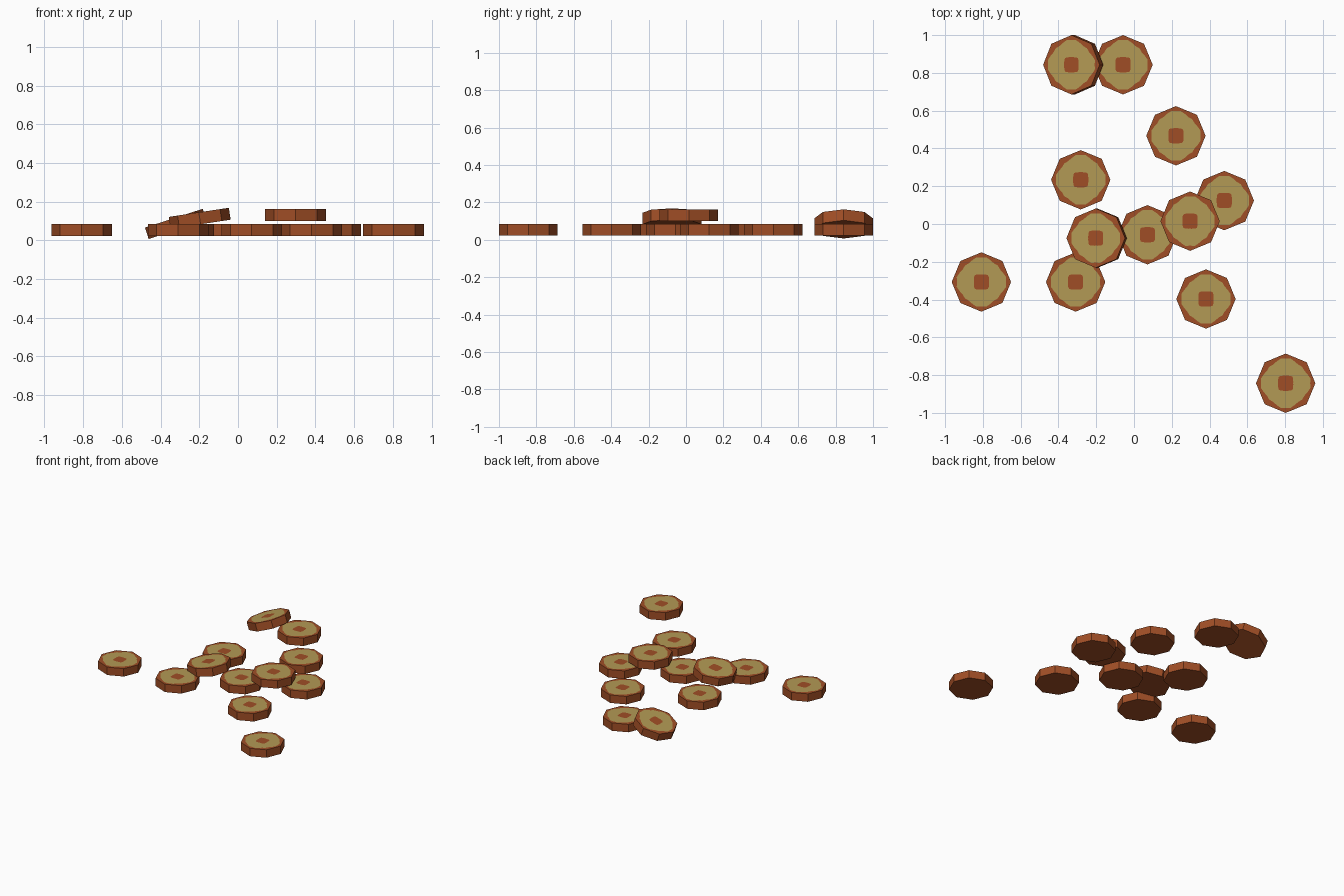
import bpy, bmesh, math

if "Cube" in bpy.data.objects:
    bpy.data.objects.remove(bpy.data.objects["Cube"])

RADIUS, THICK, N = 0.157, 0.062, 32


def flat_material(name, rgb):
    m = bpy.data.materials.new(name)
    m.diffuse_color = (*rgb, 1.0)
    m.use_nodes = True
    m.node_tree.nodes["Principled BSDF"].inputs["Base Color"].default_value = m.diffuse_color
    return m


copper = flat_material("copper brown", (0.352, 0.076, 0.019))
tan = flat_material("tan inlay", (0.450, 0.322, 0.089))

# radii of the painted outlines at 0, 11.25, 22.5, 33.75 and 45 degrees
INLAY = [0.130, 0.133, 0.125, 0.119, 0.123]
CENTRE = [0.040, 0.041, 0.043, 0.047, 0.050]


def mirrored(profile, i):
    """Radius of an outline repeated with eight-fold mirror symmetry."""
    k = i % 8
    return profile[k if k <= 4 else 8 - k]


def octagon(i):
    """Radius of the octagonal rim at step i, corners on the axes."""
    a = math.radians((i * 360 / N) % 45 - 22.5)
    return RADIUS * math.cos(math.pi / 8) / math.cos(a)


def make_token_mesh():
    bm = bmesh.new()

    def ring(radius, z):
        return [bm.verts.new((radius(i) * math.cos(2 * math.pi * i / N),
                              radius(i) * math.sin(2 * math.pi * i / N), z))
                for i in range(N)]

    h = THICK / 2
    low = ring(octagon, -h)
    rim = ring(octagon, h)
    inlay = ring(lambda i: mirrored(INLAY, i), h)
    centre = ring(lambda i: mirrored(CENTRE, i), h)

    # side wall, top border and tan band
    for a, b, mat in ((low, rim, 0), (rim, inlay, 0), (inlay, centre, 1)):
        for i in range(N):
            j = (i + 1) % N
            bm.faces.new((a[i], a[j], b[j], b[i])).material_index = mat
    # middle patch and plain underside
    bm.faces.new(centre)
    bm.faces.new(low[::-1])

    mesh = bpy.data.meshes.new("token")
    bm.to_mesh(mesh)
    bm.free()
    mesh.materials.append(copper)
    mesh.materials.append(tan)
    return mesh


# scattered tokens: x, y, centre height, tilt in degrees (right side up)
FLAT = 0.053
tokens = [
    (-0.322, 0.843, 0.085, 18), (-0.058, 0.843, FLAT, 0),
    (0.222, 0.467, FLAT, 0), (-0.282, 0.234, FLAT, 0),
    (0.478, 0.124, FLAT, 0), (0.297, 0.015, 0.131, 0),
    (0.071, -0.057, FLAT, 0), (-0.198, -0.075, 0.114, 8.6),
    (-0.309, -0.307, FLAT, 0), (-0.808, -0.307, FLAT, 0),
    (0.381, -0.397, FLAT, 0), (0.803, -0.843, FLAT, 0),
]
token_mesh = make_token_mesh()
for n, (x, y, z, tilt) in enumerate(tokens, 1):
    obj = bpy.data.objects.new(f"token_{n}", token_mesh)
    obj.location = (x, y, z)
    obj.rotation_euler = (0, -math.radians(tilt), 0)
    bpy.context.collection.objects.link(obj)
